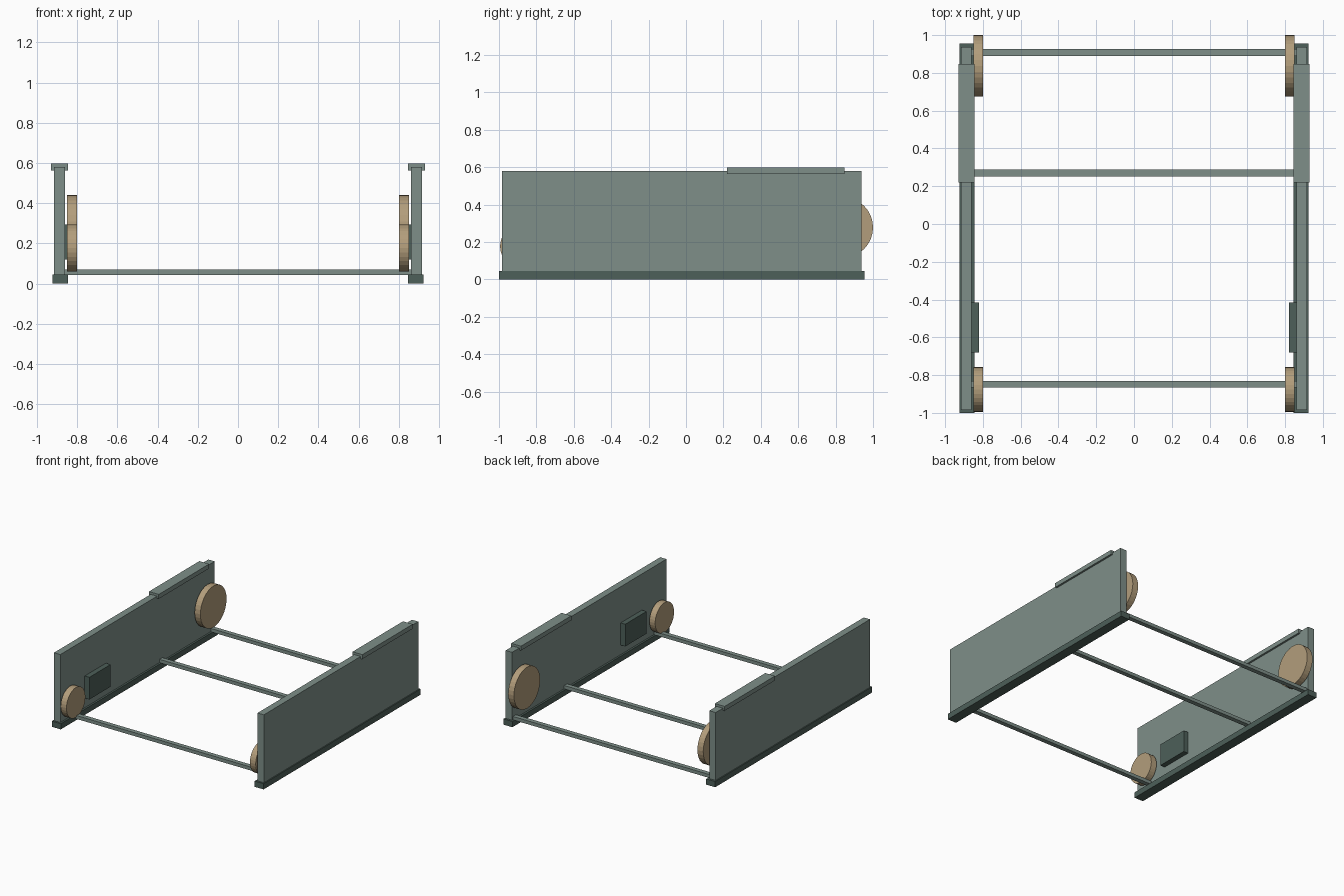
import bpy, math

if "Cube" in bpy.data.objects:
    bpy.data.objects.remove(bpy.data.objects["Cube"])


def material(name, color):
    m = bpy.data.materials.new(name)
    m.diffuse_color = (*color, 1)
    m.use_nodes = True
    m.node_tree.nodes["Principled BSDF"].inputs["Base Color"].default_value = m.diffuse_color
    return m


GREY = material("grey_green", (0.21, 0.275, 0.25))
DARK = material("dark_green", (0.075, 0.115, 0.1))
TAN = material("tan", (0.45, 0.34, 0.2))


def box(name, mat, x, y, z):
    """Box spanning the given (min, max) ranges."""
    bpy.ops.mesh.primitive_cube_add(size=1, location=[sum(r) / 2 for r in (x, y, z)])
    ob = bpy.context.object
    ob.name = name
    ob.scale = [r[1] - r[0] for r in (x, y, z)]
    bpy.ops.object.transform_apply(location=False, rotation=False, scale=True)
    ob.data.materials.append(mat)


def disc(name, x, y, z, radius):
    """Round disc with its axis along x."""
    bpy.ops.mesh.primitive_cylinder_add(vertices=32, radius=radius, depth=0.05,
                                        location=(x, y, z),
                                        rotation=(0, math.pi / 2, 0))
    ob = bpy.context.object
    ob.name = name
    ob.data.materials.append(TAN)


# Side walls with their fittings, repeated on both sides
for side, s in (("left", -1), ("right", 1)):
    def span(a, b):
        return sorted((s * a, s * b))

    box(side + "_base_rail", DARK, span(0.845, 0.923), (-1.0, 0.955), (0, 0.045))
    box(side + "_panel", GREY, span(0.86, 0.915), (-0.985, 0.938), (0.045, 0.58))
    box(side + "_top_cap", GREY, span(0.845, 0.93), (0.22, 0.848), (0.563, 0.598))
    box(side + "_inner_plate", DARK, span(0.82, 0.861), (-0.68, -0.415), (0.12, 0.295))
    disc(side + "_front_disc", s * 0.825, -0.876, 0.177, 0.118)
    disc(side + "_rear_disc", s * 0.825, 0.837, 0.278, 0.163)

# Cross bars joining the two sides
for name, y in (("front", -0.848), ("middle", 0.27), ("rear", 0.908)):
    box(name + "_cross_bar", GREY, (-0.86, 0.86), (y - 0.018, y + 0.018), (0.043, 0.07))
